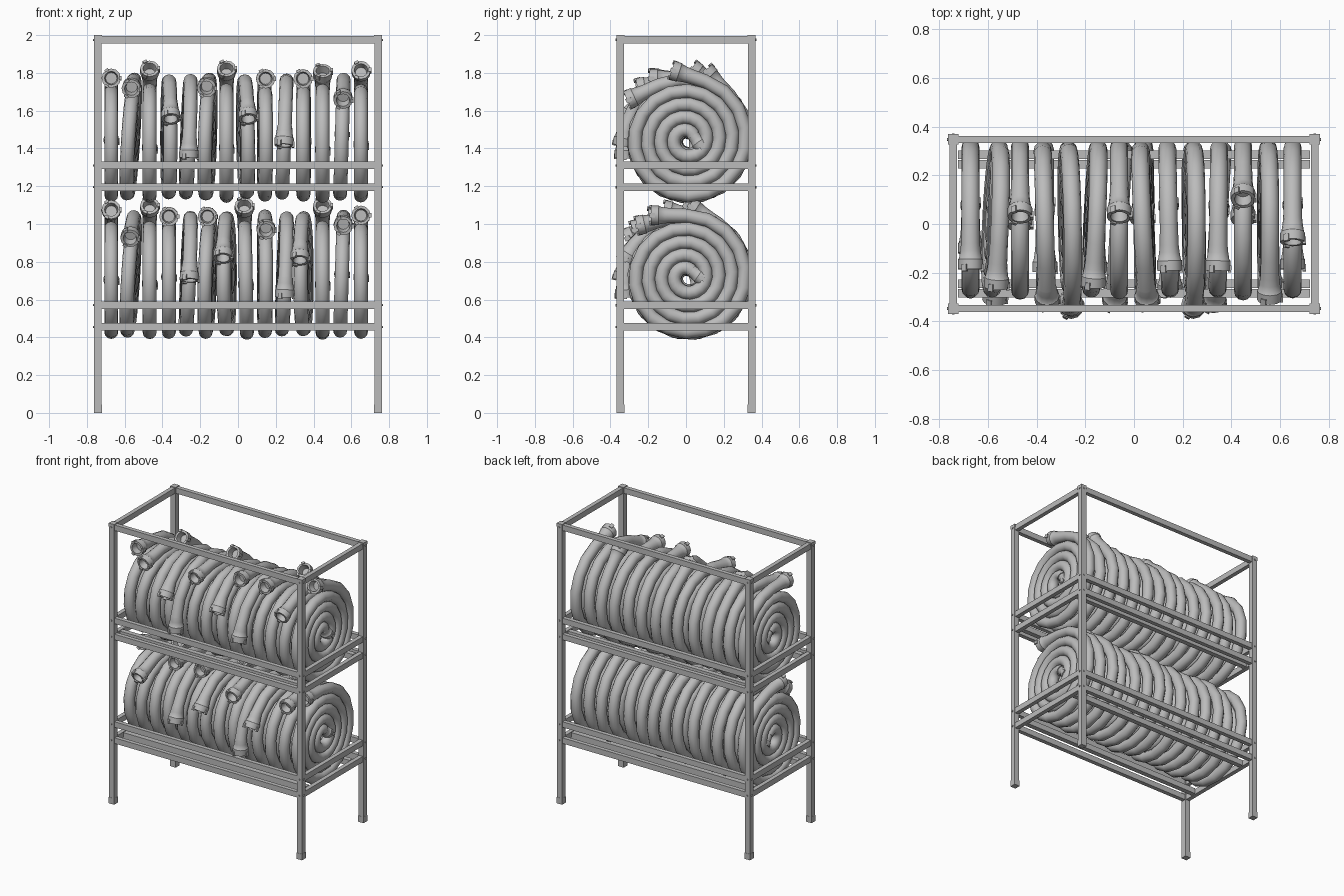
import bpy, bmesh, math
from mathutils import Vector, Matrix

old = bpy.data.objects.get("Cube")
if old:
    bpy.data.objects.remove(old)

grey = bpy.data.materials.new("plain_grey")
grey.use_nodes = True
grey.diffuse_color = (0.5, 0.5, 0.5, 1)
grey.node_tree.nodes["Principled BSDF"].inputs["Base Color"].default_value = (0.5, 0.5, 0.5, 1)


def finish(name, bm, smooth=False):
    mesh = bpy.data.meshes.new(name)
    bmesh.ops.recalc_face_normals(bm, faces=bm.faces)
    bm.to_mesh(mesh)
    bm.free()
    mesh.materials.append(grey)
    obj = bpy.data.objects.new(name, mesh)
    bpy.context.collection.objects.link(obj)
    if smooth:
        bpy.ops.object.select_all(action='DESELECT')
        obj.select_set(True)
        bpy.context.view_layer.objects.active = obj
        bpy.ops.object.shade_smooth_by_angle(angle=math.radians(40))
    return obj


def add_box(bm, center, size, turn=Matrix()):
    m = Matrix.Translation(center) @ turn @ Matrix.Diagonal((*size, 1))
    bmesh.ops.create_cube(bm, size=1, matrix=m)


def box(name, center, size):
    bm = bmesh.new()
    add_box(bm, center, size)
    return finish(name, bm)


# Rack frame
PX, PY, W = 0.742, 0.347, 0.04
LEVELS = (0.455, 0.57, 1.195, 1.31)
for sx in (-1, 1):
    for sy in (-1, 1):
        side = ("front" if sy < 0 else "back") + ("_left" if sx > 0 else "_right")
        box(side + "_post", (sx * PX, sy * PY, 1), (W, W, 1.98))
        for label, z in (("_foot", 0.022), ("_post_cap", 1.988)):
            box(side + label, (sx * PX, sy * PY, z), (0.043, 0.043, 0.044 if z < 1 else 0.024))
        # Bolt heads on the outer faces of the post
        bm = bmesh.new()
        for z in LEVELS + (1.975,):
            for pos, axis in (((sx * (PX + 0.021), sy * PY, z), 'Y'),
                              ((sx * PX, sy * (PY + 0.021), z), 'X')):
                m = Matrix.Translation(pos) @ Matrix.Rotation(math.pi / 2, 4, axis)
                bmesh.ops.create_cone(bm, cap_ends=True, segments=6, radius1=0.006,
                                      radius2=0.006, depth=0.008, matrix=m)
        finish(side + "_bolts", bm)

for z in LEVELS + (1.975,):
    for s in (-1, 1):
        box("long_rail", (0, s * PY, z), (2 * PX - W, 0.03, W))
        box("end_rail", (s * PX, 0, z), (0.03, 2 * PY - W, W))
# Inner bearer rails under the coils
for z, y in ((LEVELS[0], 0.245), (LEVELS[2], 0.285)):
    for s in (-1, 1):
        box("bearer_rail", (0, s * y, z), (2 * PX - W, 0.035, W))

# Hose coils with a coupling on both ends
TUBE, PITCH, R_END, R_IN, SIDES, STEPS = 0.037, 0.069, 0.325, 0.042, 12, 18
# distance along the axis, radius
COUPLING = ((0, 0.039), (0.03, 0.042), (0.06, 0.047), (0.064, 0.051),
            (0.105, 0.051), (0.105, 0.036), (0.06, 0.03))


def sweep(bm, path):
    """Tube in the YZ plane from (point, direction, radius) entries."""
    last = None
    for p, d, r in path:
        n = Vector((0, -d.z, d.y))
        ring = []
        for i in range(SIDES):
            a = math.tau * i / SIDES
            ring.append(bm.verts.new(p + r * (math.cos(a) * n + math.sin(a) * Vector((1, 0, 0)))))
        if last:
            for i in range(SIDES):
                j = (i + 1) % SIDES
                bm.faces.new((last[i], last[j], ring[j], ring[i]))
        else:
            bm.faces.new(ring)
        last = ring
    bm.faces.new(last)


def add_lugs(bm, p, d, size):
    """Three claws around the mouth of a coupling."""
    n = Vector((0, -d.z, d.y))
    x = Vector((1, 0, 0))
    for k in range(3):
        a = math.tau * k / 3 + math.pi / 2
        out = math.cos(a) * n + math.sin(a) * x
        turn = Matrix((d, out, d.cross(out))).transposed().to_4x4()
        add_box(bm, p + size * (0.098 * d + 0.048 * out), (0.03, 0.014, 0.022), turn)


def hose(name, center, tip_angle, yaw, roll):
    bm = bmesh.new()
    # Ends near the top stick out; low ends hug the coil
    lead, bend = (0.0, 0.03) if tip_angle > 150 else (0.075, -0.03)
    r_end = R_END + (0.006 if tip_angle > 180 else 0)
    end = math.radians(tip_angle) - math.atan((lead + 0.105) / r_end)
    turns = (r_end - R_IN) / PITCH
    count = int(turns * STEPS)
    path = []
    for i in range(count + 1):
        a = end - math.tau * (turns - turns * i / count)
        r = R_IN + (r_end - R_IN) * i / count
        path.append((Vector((0, r * math.cos(a), r * math.sin(a))),
                     Vector((0, -math.sin(a), math.cos(a))), TUBE))
    # Straight lead to the outer coupling
    p, d, _ = path[-1]
    d = Matrix.Rotation(bend, 3, 'X') @ d
    p = p + (lead + 0.005) * d
    outer = [(p + t * d, d, r) for t, r in COUPLING]
    add_lugs(bm, p, d, 1)
    # Inner coupling lies inside the first turn
    q, e, _ = path[0]
    inner = [(q - 0.7 * t * e, e, 0.8 * r) for t, r in reversed(COUPLING)]
    add_lugs(bm, q, -e, 0.75)
    sweep(bm, inner + path + outer)
    obj = finish(name, bm, True)
    obj.location = center
    obj.rotation_euler = (0, roll, yaw)


ROLL = (0, 0.06, 0, 0, 0.04, 0.03, 0, -0.02, 0, 0.04, 0, 0, 0.03, 0)
# name, height, angle of each outer end, turn of each coil about the vertical
TIERS = (
    ("lower_hose", 0.719,
     (109, 147, 92, 122, 182, 122, 162, 88, 139, 197, 164, 88, 134, 120),
     (0, -0.047, 0, 0, 0.02, -0.047, -0.06, 0, 0.02, 0.02, -0.06, 0, 0, 0)),
    ("upper_hose", 1.445,
     (120, 134, 86, 160, 195, 133, 86, 160, 121, 184, 121, 75, 146, 102),
     (0, -0.047, 0, 0.03, 0.02, -0.047, 0, 0.047, 0.02, 0, -0.01, 0, 0, 0)),
)
for name, z, angles, yaws in TIERS:
    for i, (angle, yaw) in enumerate(zip(angles, yaws)):
        hose(name, (-0.671 + i * 0.1017, 0.005, z), angle, yaw, ROLL[i])
